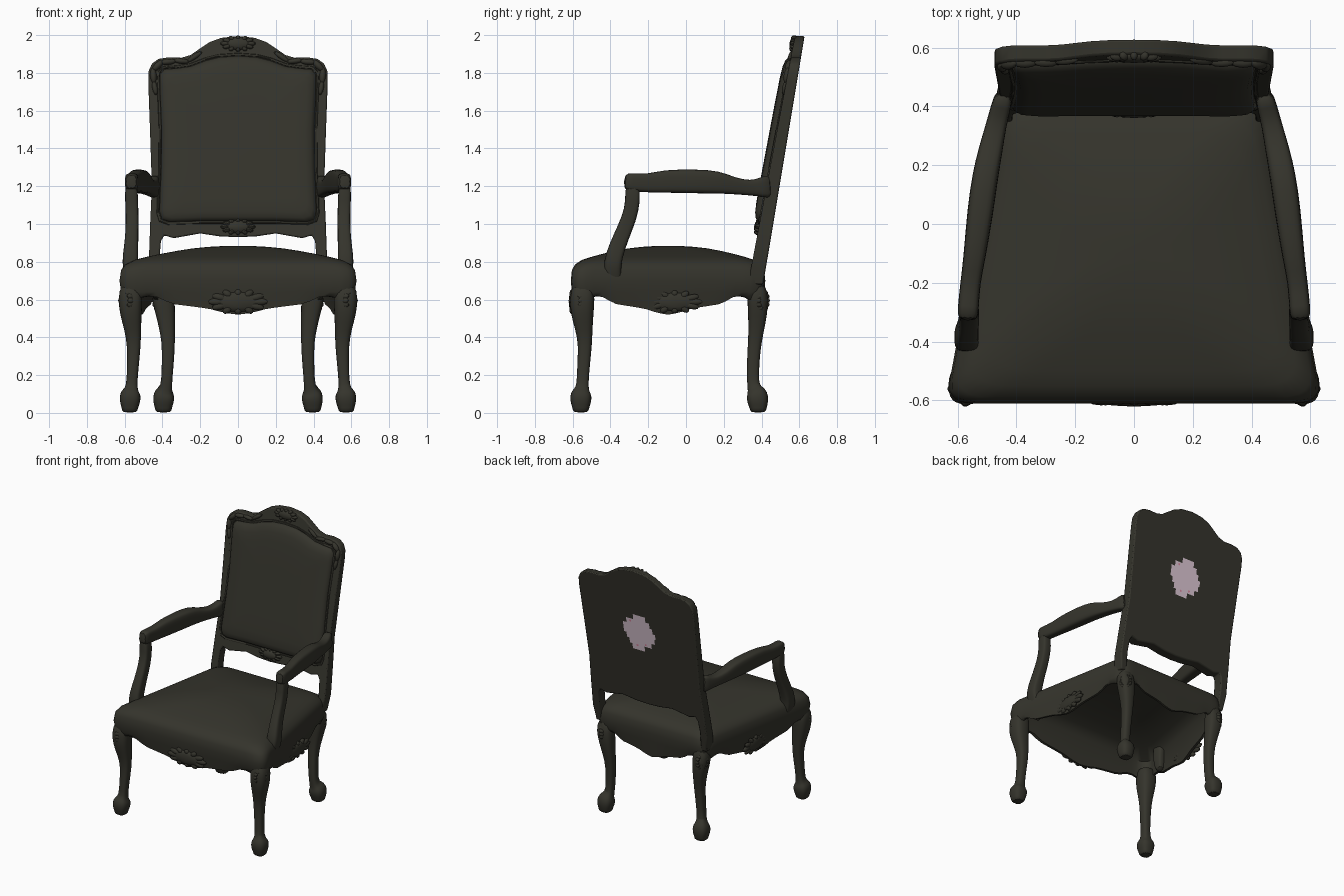
import bpy, bmesh, math
from mathutils import Vector, Matrix

if "Cube" in bpy.data.objects:
    bpy.data.objects.remove(bpy.data.objects["Cube"])


def material(name, rgb):
    m = bpy.data.materials.new(name)
    m.use_nodes = True
    m.diffuse_color = (*rgb, 1)
    m.node_tree.nodes["Principled BSDF"].inputs["Base Color"].default_value = (*rgb, 1)
    return m


DARK = material("dark olive", (0.035, 0.034, 0.025))
PALE = material("pale mauve", (0.73, 0.58, 0.67))
PINK = material("dusty pink", (0.72, 0.25, 0.36))


def finish(name, bm, mat=DARK, fix=True, angle=45):
    if fix:
        bmesh.ops.recalc_face_normals(bm, faces=bm.faces[:])
    me = bpy.data.meshes.new(name)
    bm.to_mesh(me)
    bm.free()
    me.materials.append(mat)
    ob = bpy.data.objects.new(name, me)
    bpy.context.collection.objects.link(ob)
    bpy.ops.object.select_all(action="DESELECT")
    ob.select_set(True)
    bpy.context.view_layer.objects.active = ob
    bpy.ops.object.shade_smooth_by_angle(angle=math.radians(angle))
    return ob


def bridge(name, rings, subsurf=0, angle=45):
    """Skin a run of closed rings and cap both ends."""
    bm = bmesh.new()
    loops = [[bm.verts.new(p) for p in r] for r in rings]
    n = len(loops[0])
    for a, b in zip(loops, loops[1:]):
        for i in range(n):
            j = (i + 1) % n
            bm.faces.new((a[i], a[j], b[j], b[i]))
    bm.faces.new(loops[0])
    bm.faces.new(loops[-1])
    ob = finish(name, bm, angle=angle)
    if subsurf:
        mod = ob.modifiers.new("Smooth", "SUBSURF")
        mod.levels = mod.render_levels = subsurf
    return ob


def limb(name, stations, side, square=0.7, sides=12):
    """Rounded-square section swept through (x, y, z, half width, half depth)."""
    pts = [Vector(s[:3]) for s in stations]
    rings = []
    for i, s in enumerate(stations):
        t = (pts[min(i + 1, len(pts) - 1)] - pts[max(i - 1, 0)]).normalized()
        a = (Vector((1, 0, 0)) - t * t.x).normalized()
        b = t.cross(a)
        ring = []
        for k in range(sides):
            ang = math.tau * (k + 0.5) / sides
            c, d = math.cos(ang), math.sin(ang)
            p = pts[i] + a * math.copysign(abs(c) ** square, c) * s[3]
            p += b * math.copysign(abs(d) ** square, d) * s[4]
            ring.append((p.x * side, p.y, p.z))
        rings.append(ring)
    return bridge(name, rings, 1)


def blobs(name, items, matrix):
    """Carving made of flattened beads: (x, z, half length, half width, depth, turn)."""
    bm = bmesh.new()
    for x, z, l, w, d, turn in items:
        m = matrix @ Matrix.Translation((x, 0, z)) @ Matrix.Rotation(-turn, 4, "Y") @ Matrix.Diagonal((l, d, w, 1))
        bmesh.ops.create_uvsphere(bm, u_segments=10, v_segments=6, radius=1, matrix=m)
    return finish(name, bm)


def rosette(name, loc, w, h, depth, turn=0, lean=0):
    """Shell carving with a domed middle and overlapping petals."""
    items = [(0, 0, w * 0.8, h * 0.8, depth, 0)]
    for k in range(12):
        a = math.tau * k / 12
        x, z = math.cos(a) * w * 0.7, math.sin(a) * h * 0.7
        items.append((x, z, math.hypot(x, z) * 0.43, h * 0.28, depth * 0.8, math.atan2(z, x)))
    m = Matrix.Translation(loc) @ Matrix.Rotation(turn, 4, "Z") @ Matrix.Rotation(lean, 4, "X")
    return blobs(name, items, m)


def lookup(table, x):
    for (a, p), (b, q) in zip(table, table[1:]):
        if x <= b:
            return p + (q - p) * (x - a) / (b - a)
    return table[-1][1]


# Upholstered seat with scalloped apron, hollow underneath
APRON = [(0, 0.52), (0.12, 0.53), (0.25, 0.552), (0.4, 0.564), (0.54, 0.575), (0.62, 0.592), (0.7, 0.615),
         (0.8, 0.62), (0.9, 0.6), (1, 0.56)]


def half_width(y):
    return 0.63 - 0.185 * (y + 0.55)


def seat_ring(inset, z):
    n, r, ring = 26, min(0.8, 0.13 + inset * 1.5), []
    for k in range(4):
        for i in range(n):
            t = -1 + 2 * i / n
            u, v = [(t, -1), (1, t), (-t, 1), (-1, -t)][k]
            c = Vector((max(r - 1, min(1 - r, u)), max(r - 1, min(1 - r, v))))
            p = c + (Vector((u, v)) - c).normalized() * r
            f = 1 - inset / 0.52
            y = -0.095 + 0.515 * p.y
            zz = lookup(APRON, abs(t)) if z is None else z
            ring.append((p.x * half_width(y) * f, -0.095 + 0.515 * p.y * f, zz))
    return ring


SEAT = [(0.3, 0.845), (0.1, 0.79), (0.035, 0.74), (0.035, None), (0.018, None), (0.006, 0.64), (0, 0.7),
        (0.006, 0.755), (0.022, 0.785), (0.06, 0.81), (0.11, 0.826), (0.17, 0.842), (0.24, 0.858), (0.31, 0.871),
        (0.38, 0.879), (0.46, 0.884)]
bridge("seat", [seat_ring(i, z) for i, z in SEAT], angle=60)


# Leaning back: frame with posts, and its cushion
def rear(z):
    return 0.42 + 0.167 * (z - 0.75)


def front(z):
    return rear(z) - 0.08 + 0.022 * (z - 0.7)


def mirrored(half):
    return half + [(-x, z) for x, z in reversed(half) if x > 0]


FRAME = mirrored([(0, 0.93), (0.1, 0.935), (0.2, 0.95), (0.34, 0.925), (0.39, 0.94), (0.408, 0.91), (0.415, 0.83),
                  (0.41, 0.68), (0.455, 0.68), (0.472, 0.8), (0.465, 1.0), (0.456, 1.2), (0.466, 1.5), (0.475, 1.75),
                  (0.473, 1.81), (0.455, 1.85), (0.42, 1.874), (0.37, 1.882), (0.3, 1.88), (0.25, 1.895),
                  (0.2, 1.93), (0.15, 1.963), (0.09, 1.985), (0, 1.995)])
frame = bridge("back_frame", [[(x, rear(z), z) for x, z in FRAME], [(x, front(z), z) for x, z in FRAME]])
bev = frame.modifiers.new("Soft edge", "BEVEL")
bev.width, bev.segments = 0.008, 2

CUSHION = mirrored([(0, 1.02), (0.2, 1.02), (0.36, 1.015), (0.4, 1.03), (0.412, 1.07), (0.402, 1.3), (0.4, 1.5),
                    (0.41, 1.74), (0.408, 1.79), (0.385, 1.815), (0.32, 1.82), (0.25, 1.83), (0.17, 1.86),
                    (0.1, 1.878), (0, 1.885)])


def cushion_ring(scale, depth):
    pts = [(x * scale, 1.44 + (z - 1.44) * scale) for x, z in CUSHION]
    return [(x, front(z) - depth, z) for x, z in pts]


bridge("back_cushion", [cushion_ring(*s) for s in
                        [(1.01, -0.015), (1.01, 0), (0.995, 0.014), (0.96, 0.026), (0.89, 0.034), (0.75, 0.038),
                         (0.4, 0.039)]], angle=60)

# Thin moulding that follows the cushion edge
bm = bmesh.new()
path = [Vector(p) for p in cushion_ring(1.03, 0)]
for a, b in zip(path, path[1:] + path[:1]):
    d = b - a
    m = Matrix.Translation((a + b) / 2) @ d.to_track_quat("Z", "Y").to_matrix().to_4x4()
    bmesh.ops.create_cone(bm, cap_ends=True, segments=8, radius1=0.007, radius2=0.007, depth=d.length + 0.004, matrix=m)
finish("back_moulding", bm)

# Legs, arms and supports, both sides
FRONT_LEG = [(0.565, -0.545, 0.69, 0.06, 0.06), (0.57, -0.55, 0.6, 0.066, 0.068), (0.568, -0.55, 0.53, 0.06, 0.063),
             (0.557, -0.54, 0.44, 0.045, 0.046), (0.55, -0.533, 0.36, 0.037, 0.037),
             (0.558, -0.545, 0.22, 0.03, 0.033), (0.563, -0.548, 0.14, 0.03, 0.032),
             (0.567, -0.553, 0.118, 0.042, 0.044), (0.57, -0.556, 0.1, 0.057, 0.058), (0.572, -0.557, 0.06, 0.057, 0.058),
             (0.573, -0.557, 0.025, 0.043, 0.044), (0.573, -0.557, 0, 0.042, 0.043)]
REAR_LEG = [(0.4, 0.375, 0.69, 0.055, 0.05), (0.395, 0.38, 0.6, 0.062, 0.057), (0.385, 0.38, 0.53, 0.053, 0.053),
            (0.372, 0.37, 0.42, 0.039, 0.04), (0.368, 0.36, 0.34, 0.035, 0.035), (0.375, 0.352, 0.2, 0.03, 0.033),
            (0.38, 0.358, 0.14, 0.031, 0.033), (0.387, 0.368, 0.118, 0.042, 0.045), (0.392, 0.376, 0.1, 0.057, 0.058),
            (0.395, 0.381, 0.06, 0.058, 0.059), (0.395, 0.382, 0.025, 0.045, 0.045), (0.395, 0.382, 0, 0.044, 0.043)]
ARM = [(0.566, -0.33, 1.225, 0.034, 0.042), (0.564, -0.29, 1.222, 0.037, 0.05), (0.557, -0.2, 1.215, 0.034, 0.049),
       (0.543, -0.12, 1.227, 0.038, 0.062), (0.522, 0.05, 1.226, 0.046, 0.065), (0.505, 0.17, 1.222, 0.045, 0.062),
       (0.488, 0.25, 1.202, 0.042, 0.045), (0.468, 0.34, 1.19, 0.035, 0.039), (0.452, 0.4, 1.195, 0.035, 0.052),
       (0.44, 0.45, 1.2, 0.03, 0.072)]
SUPPORT = [(0.545, -0.37, 0.57, 0.026, 0.03), (0.55, -0.385, 0.7, 0.035, 0.044), (0.57, -0.39, 0.77, 0.044, 0.048),
           (0.57, -0.382, 0.83, 0.042, 0.047), (0.562, -0.345, 0.93, 0.035, 0.042),
           (0.56, -0.3, 1.03, 0.034, 0.04), (0.563, -0.28, 1.12, 0.035, 0.039), (0.566, -0.285, 1.22, 0.035, 0.042)]
CORNER = [(0.3, 1.862, 0.045, 0.014, 0.018, 0.1), (0.37, 1.858, 0.045, 0.016, 0.02, -0.1),
          (0.425, 1.838, 0.04, 0.018, 0.022, -0.8), (0.448, 1.785, 0.045, 0.017, 0.02, 1.5),
          (0.44, 1.72, 0.04, 0.014, 0.016, 1.4), (0.23, 1.885, 0.05, 0.013, 0.015, -0.6)]
LEAN = math.atan(-0.167)
for side, word in ((1, "left"), (-1, "right")):
    limb(f"{word}_front_leg", FRONT_LEG, side)
    limb(f"{word}_rear_leg", REAR_LEG, side)
    limb(f"{word}_arm", ARM, side, 0.5)
    limb(f"{word}_arm_support", SUPPORT, side, 0.5)
    rosette(f"{word}_front_knee_carving", (0.588 * side, -0.575, 0.595), 0.05, 0.065, 0.034, side * math.pi / 4)
    rosette(f"{word}_rear_knee_carving", (0.412 * side, 0.4, 0.595), 0.046, 0.065, 0.034, side * math.pi * 0.75)
    rosette(f"{word}_apron_carving", (0.533 * side, -0.06, 0.588), 0.15, 0.062, 0.018, side * math.pi / 2)
    # Leaf trail on the upper corner of the back
    for n, (x, z, l, w, d, turn) in enumerate(CORNER):
        blobs(f"{word}_corner_leaf_{n + 1}", [(0, 0, l, w, d, turn * side)],
              Matrix.Translation((x * side, front(z), z)) @ Matrix.Rotation(LEAN, 4, "X"))

# Centre carvings
rosette("front_apron_carving", (0, -0.6, 0.588), 0.16, 0.068, 0.021)
rosette("crest_carving", (0, front(1.955), 1.955), 0.095, 0.044, 0.022, 0, LEAN)
rosette("lower_rail_carving", (0, front(0.985), 0.985), 0.095, 0.045, 0.026, 0, LEAN)


# Ragged patch with small specks on the rear of the back
def rear_plates(name, boxes, gap, mat):
    bm = bmesh.new()
    for x0, x1, z0, z1 in boxes:
        corners = ((x0, z0), (x0, z1), (x1, z1), (x1, z0))
        bm.faces.new([bm.verts.new((x, rear(z) + gap, z)) for x, z in corners])
    finish(name, bm, mat, fix=False)


ROWS = [(-0.03, 0.07), (-0.09, 0.09), (-0.12, 0.11), (-0.13, 0.13), (-0.11, 0.13), (-0.09, 0.1), (-0.06, 0.04)]
rear_plates("rear_patch", [(a, b, 1.36 + 0.04 * k, 1.4 + 0.04 * k) for k, (a, b) in enumerate(ROWS)], 0.003, PALE)
SPECKS = [(0.06, 1.575), (0.02, 1.39), (-0.05, 1.41)]
rear_plates("rear_patch_specks", [(x, x + 0.014, z, z + 0.014) for x, z in SPECKS], 0.005, PINK)
